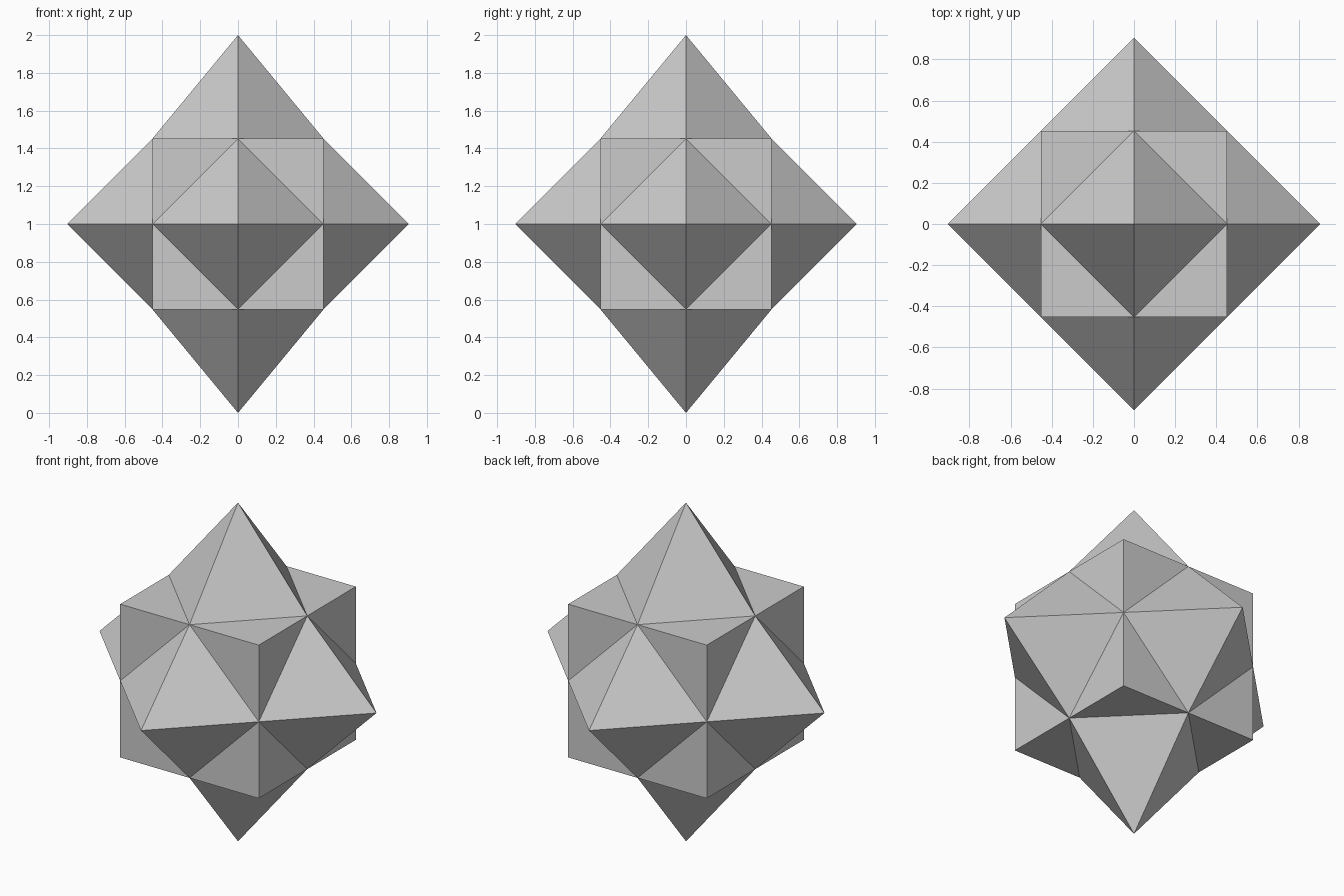
import bpy, bmesh
from itertools import product

if "Cube" in bpy.data.objects:
    bpy.data.objects.remove(bpy.data.objects["Cube"])

A = 0.4525       # half the cube width
TIP = 1.0        # height of the top and bottom points above the centre

bm = bmesh.new()

# Cuboctahedron core: the midpoints of the cube's twelve edges
for p in product((-A, 0, A), repeat=3):
    if p.count(0) == 1:
        bm.verts.new(p)
bmesh.ops.convex_hull(bm, input=bm.verts[:])
bmesh.ops.dissolve_limit(bm, angle_limit=0.02, verts=bm.verts[:], edges=bm.edges[:])
bmesh.ops.recalc_face_normals(bm, faces=bm.faces[:])

# Raise a pyramid on every face: cube corners on triangles, octahedron points on squares
for face in bm.faces[:]:
    scale = 1.5 if len(face.verts) == 3 else 2.0
    tip = bmesh.ops.poke(bm, faces=[face])["verts"][0]
    tip.co *= scale
    if abs(tip.co.z) > 1.5 * A:
        tip.co.z = TIP if tip.co.z > 0 else -TIP

bmesh.ops.translate(bm, verts=bm.verts[:], vec=(0, 0, TIP))
bmesh.ops.recalc_face_normals(bm, faces=bm.faces[:])

mesh = bpy.data.meshes.new("faceted_star")
bm.to_mesh(mesh)
bm.free()
bpy.context.collection.objects.link(bpy.data.objects.new("faceted_star", mesh))
